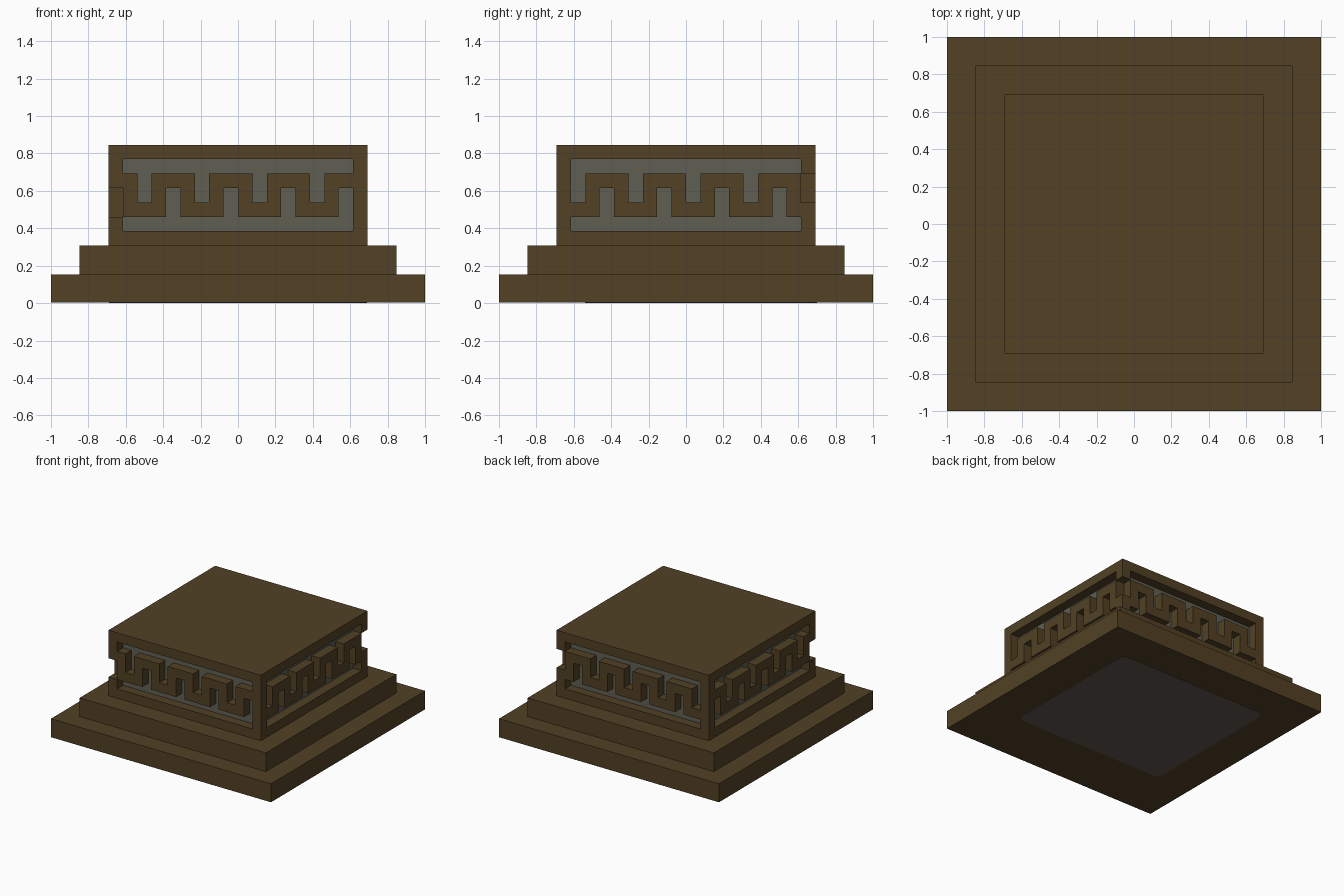
import bpy, bmesh, math
from mathutils import Vector

cube = bpy.data.objects.get("Cube")
if cube:
    bpy.data.objects.remove(cube)

U = 1 / 13          # module: the base is 26 modules wide
LIFT = 0.002        # thickness of the underside pad


def material(name, rgb):
    m = bpy.data.materials.new(name)
    m.use_nodes = True
    col = (*rgb, 1)
    m.diffuse_color = col
    bsdf = next(n for n in m.node_tree.nodes if n.type == 'BSDF_PRINCIPLED')
    bsdf.inputs["Base Color"].default_value = col
    return m


BROWN = material("dark brown", (0.084, 0.053, 0.018))
GREY = material("warm grey", (0.115, 0.112, 0.088))
PAD = material("dull mauve", (0.120, 0.090, 0.080))


def finish(name, bm, mats):
    bmesh.ops.recalc_face_normals(bm, faces=bm.faces[:])
    me = bpy.data.meshes.new(name)
    bm.to_mesh(me)
    bm.free()
    for m in mats:
        me.materials.append(m)
    ob = bpy.data.objects.new(name, me)
    bpy.context.collection.objects.link(ob)
    return ob


def slab(name, half, z0, z1):
    bm = bmesh.new()
    bmesh.ops.create_cube(bm, size=1)
    for v in bm.verts:
        v.co = (v.co.x * 2 * half, v.co.y * 2 * half, z1 if v.co.z > 0 else z0)
    return finish(name, bm, [BROWN])


# Stepped base
slab("base_step", 1.0, LIFT, 2 * U)
slab("middle_step", 11 * U, 2 * U, 4 * U)


# Upper block: a ring of cells around a grey core, cut by a running fret
def ring_index(x, y):
    if y == -9:
        return x + 9
    if x == 8:
        return 26 + y
    if y == 8:
        return 42 - x
    return 59 - y


def is_core(x, y, z):
    return -8 <= x < 8 and -8 <= y < 8 and 5 <= z < 10


def is_solid(x, y, z):
    if not (-9 <= x < 9 and -9 <= y < 9 and 4 <= z < 11):
        return False
    if z in (4, 10) or is_core(x, y, z):
        return True
    if z in (5, 9):                       # long slots, closed at the corners
        return x in (-9, 8) and y in (-9, 8)
    phase = ring_index(x, y) % 4          # alternating rising and hanging teeth
    if phase == 0:
        return z == 8
    if phase == 2:
        return z == 6
    return True


def fret_solid(x, y, z):
    # hanging teeth meet the upper slot, rising teeth the lower one;
    # corner cells keep their notch at the same heights
    return is_solid(x, y, z)


bm = bmesh.new()
for x in range(-9, 9):
    for y in range(-9, 9):
        for z in range(4, 11):
            if not fret_solid(x, y, z):
                continue
            for axis in range(3):
                for side in (0, 1):
                    n = [x, y, z]
                    n[axis] += 2 * side - 1
                    if fret_solid(*n):
                        continue
                    corners = []
                    for a, b in ((0, 0), (1, 0), (1, 1), (0, 1)):
                        c = [x, y, z]
                        c[axis] += side
                        c[(axis + 1) % 3] += a
                        c[(axis + 2) % 3] += b
                        corners.append(bm.verts.new(Vector(c) * U))
                    if side == 0:
                        corners.reverse()
                    f = bm.faces.new(corners)
                    f.material_index = int(is_core(x, y, z))
bmesh.ops.remove_doubles(bm, verts=bm.verts[:], dist=1e-4)
bmesh.ops.dissolve_limit(bm, angle_limit=math.radians(1), verts=bm.verts[:],
                         edges=bm.edges[:], delimit={'MATERIAL'})
finish("fret_block", bm, [BROWN, GREY])

# Rounded pad on the underside
bm = bmesh.new()
r, x0, x1, y0, y1 = 0.06, -0.69, 0.69, -0.54, 0.70
outline = []
for k, (cx, cy) in enumerate(((x1 - r, y1 - r), (x0 + r, y1 - r),
                              (x0 + r, y0 + r), (x1 - r, y0 + r))):
    for s in range(5):
        a = math.pi / 2 * (k + s / 4)
        outline.append(bm.verts.new((cx + r * math.cos(a), cy + r * math.sin(a), 0)))
face = bm.faces.new(outline)
ext = bmesh.ops.extrude_face_region(bm, geom=[face])
bmesh.ops.translate(bm, vec=(0, 0, LIFT),
                    verts=[g for g in ext["geom"] if isinstance(g, bmesh.types.BMVert)])
finish("underside_pad", bm, [PAD])
